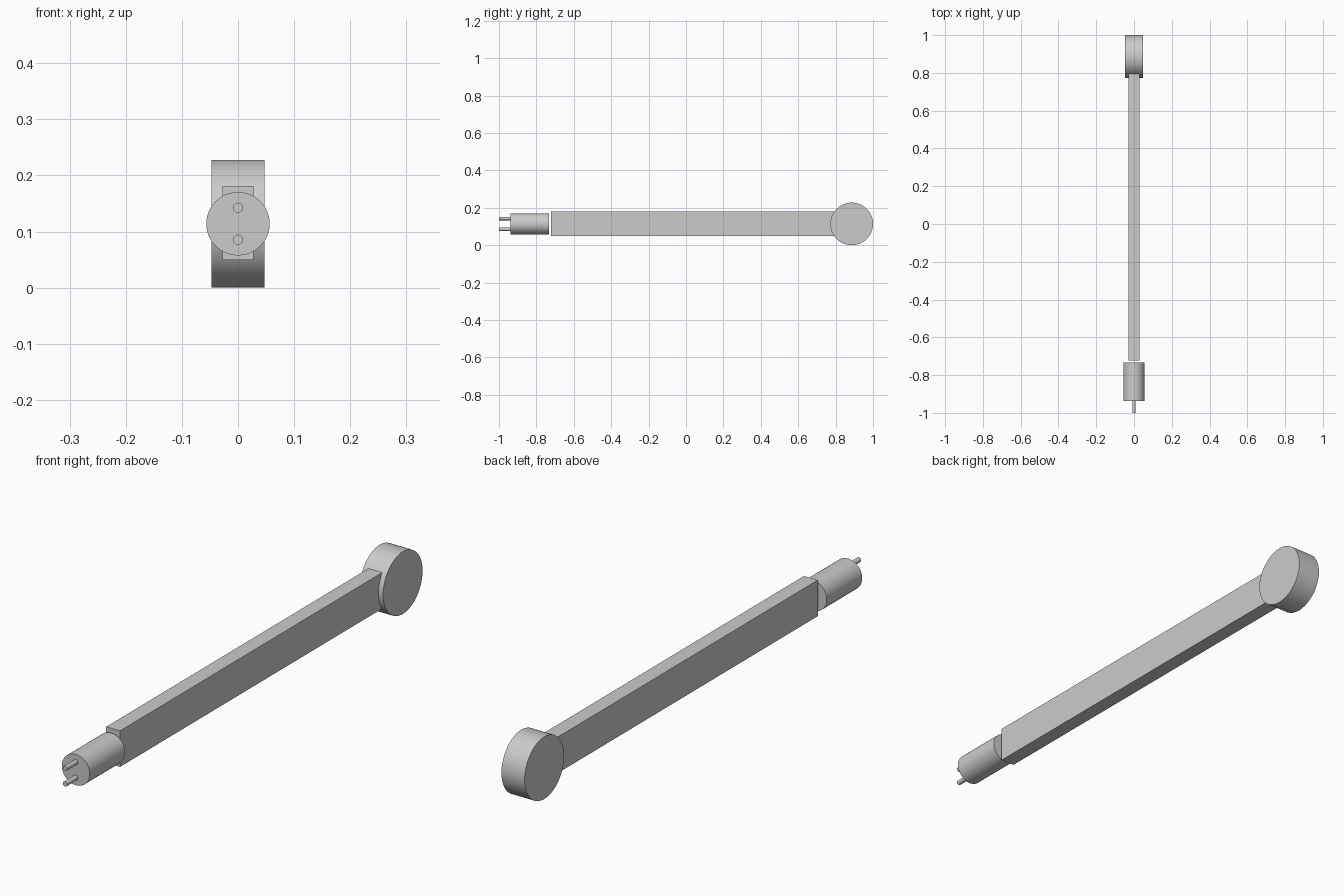
import bpy
import math

cube = bpy.data.objects.get("Cube")
if cube:
    bpy.data.objects.remove(cube, do_unlink=True)

# Single plain grey for every part
grey = bpy.data.materials.new("light grey")
grey.use_nodes = True
color = (0.6, 0.6, 0.6, 1)
grey.diffuse_color = color
grey.node_tree.nodes["Principled BSDF"].inputs["Base Color"].default_value = color

AXIS_Z = 0.114  # height of the shared centre line


def finish(name):
    obj = bpy.context.object
    obj.name = name
    obj.data.materials.append(grey)
    return obj


def cylinder(name, radius, length, location, rotation, sides=64):
    bpy.ops.mesh.primitive_cylinder_add(vertices=sides, radius=radius, depth=length,
                                        location=location, rotation=rotation)
    obj = finish(name)
    bpy.ops.object.transform_apply(location=False, rotation=True, scale=True)
    bpy.ops.object.shade_smooth_by_angle(angle=math.radians(30))
    return obj


def along_y(name, radius, front, back, z, sides=64):
    return cylinder(name, radius, back - front, (0, (front + back) / 2, z),
                    (math.pi / 2, 0, 0), sides)


# Round end weight, lying across the arm
cylinder("end_disc", 0.114, 0.094, (0, 0.886, AXIS_Z), (0, math.pi / 2, 0))

# Long rectangular arm, its back end buried in the disc
front, back = -0.722, 0.82
bpy.ops.mesh.primitive_cube_add(size=1, location=(0, (front + back) / 2, 0.1155))
arm = finish("arm")
arm.scale = (0.056, back - front, 0.132)
bpy.ops.object.transform_apply(location=False, rotation=False, scale=True)

# Motor barrel with a narrow gap before the arm
along_y("motor_barrel", 0.0565, -0.938, -0.733, AXIS_Z)

# Two terminal pins on the front of the barrel
for name, side in (("upper_pin", 1), ("lower_pin", -1)):
    along_y(name, 0.009, -1.0, -0.93, AXIS_Z + side * 0.0285, 32)
